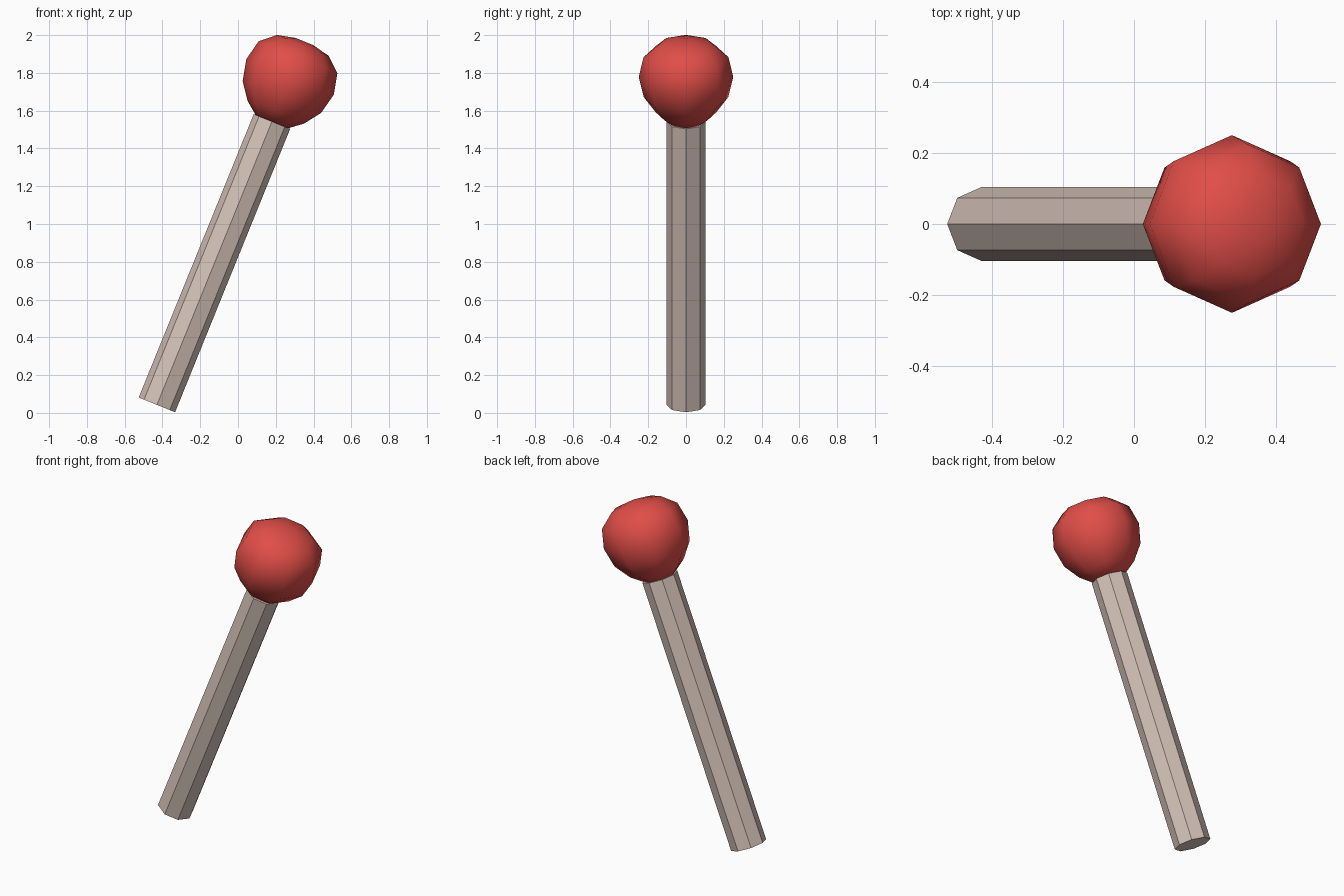
import bpy, bmesh, math
from mathutils import Matrix

if "Cube" in bpy.data.objects:
    bpy.data.objects.remove(bpy.data.objects["Cube"])

SIDES = 8
TILT = math.radians(22.1)
# shared frame: origin at the head centre, local z along the leaning stick
FRAME = Matrix.Translation((0.27, 0, 1.765)) @ Matrix.Rotation(TILT, 4, 'Y')


def material(name, rgb):
    m = bpy.data.materials.new(name)
    m.diffuse_color = (*rgb, 1)
    m.use_nodes = True
    m.node_tree.nodes["Principled BSDF"].inputs["Base Color"].default_value = m.diffuse_color
    return m


def lathe(name, profile, mat, smooth):
    """Eight-sided turned solid from (radius, height) points, bottom to top."""
    bm = bmesh.new()
    rings = []
    for r, h in profile:
        rings.append([bm.verts.new((r * math.cos(a), r * math.sin(a), h))
                      for a in (2 * math.pi * i / SIDES for i in range(SIDES))])
    for low, high in zip(rings, rings[1:]):
        for i in range(SIDES):
            j = (i + 1) % SIDES
            bm.faces.new((low[i], low[j], high[j], high[i]))
    bm.faces.new(rings[0][::-1])
    bm.faces.new(rings[-1])
    for f in bm.faces:
        f.smooth = smooth
    bm.transform(FRAME)
    me = bpy.data.meshes.new(name)
    bm.to_mesh(me)
    bm.free()
    me.materials.append(mat)
    ob = bpy.data.objects.new(name, me)
    bpy.context.collection.objects.link(ob)
    return ob


wood = material("pale_wood", (0.66, 0.54, 0.48))
red = material("red", (0.75, 0.075, 0.065))

# straight octagonal stick
lathe("stick", [(0.104, -1.859), (0.104, -0.24)], wood, False)

# rounded head on the upper end
lathe("head", [(0.09, -0.243), (0.161, -0.187), (0.224, -0.10), (0.25, 0.015),
               (0.225, 0.127), (0.147, 0.195), (0.05, 0.217)], red, True)
